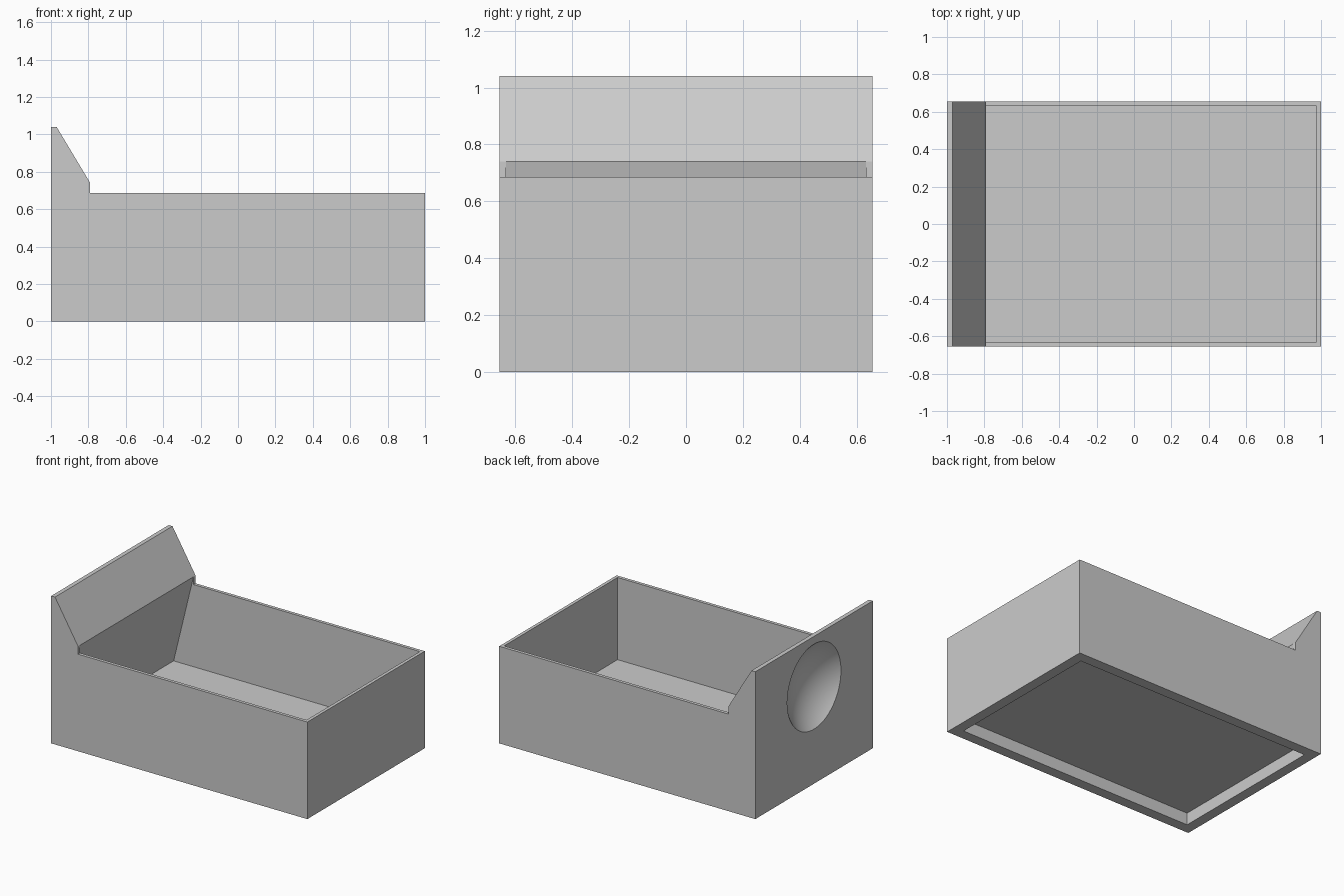
import bpy
import bmesh
import math

cube = bpy.data.objects.get("Cube")
if cube:
    bpy.data.objects.remove(cube, do_unlink=True)

HALF_DEPTH = 0.655
WALL = 0.023
RIM = 0.685
FLOOR = 0.105

grey = bpy.data.materials.new("plain_grey")
grey.use_nodes = True
grey.diffuse_color = (0.6, 0.6, 0.6, 1)
grey.node_tree.nodes["Principled BSDF"].inputs["Base Color"].default_value = (0.6, 0.6, 0.6, 1)


def prism(name, outline, half):
    """Extrude an x-z outline symmetrically along y."""
    bm = bmesh.new()
    face = bm.faces.new([bm.verts.new((x, -half, z)) for x, z in outline])
    grown = bmesh.ops.extrude_face_region(bm, geom=[face])["geom"]
    moved = [v for v in grown if isinstance(v, bmesh.types.BMVert)]
    bmesh.ops.translate(bm, verts=moved, vec=(0, 2 * half, 0))
    bmesh.ops.recalc_face_normals(bm, faces=bm.faces)
    mesh = bpy.data.meshes.new(name)
    bm.to_mesh(mesh)
    bm.free()
    mesh.materials.append(grey)
    obj = bpy.data.objects.new(name, mesh)
    bpy.context.collection.objects.link(obj)
    return obj


def cut(target, cutter):
    """Subtract the cutter, then remove it."""
    cutter.hide_render = True
    mod = target.modifiers.new("cut", "BOOLEAN")
    mod.operation = "DIFFERENCE"
    mod.solver = "EXACT"
    mod.object = cutter
    bpy.context.view_layer.objects.active = target
    bpy.ops.object.modifier_apply(modifier=mod.name)
    bpy.data.objects.remove(cutter, do_unlink=True)


# Solid side outline with the raised, sloping end
tray = prism("open_tray", [(-1, 0), (1, 0), (1, RIM), (-0.79, RIM),
                           (-0.79, 0.74), (-0.97, 1.04), (-1, 1.04)], HALF_DEPTH)

# Inner cavity, undercut beneath the raised end
cut(tray, prism("cavity_cutter", [(-0.945, FLOOR), (1 - WALL, FLOOR), (1 - WALL, 1.1),
                                  (-0.7, 1.1), (-0.79, 0.74)], HALF_DEPTH - WALL))

# Shallow recess under the floor
cut(tray, prism("base_cutter", [(-0.927, -0.1), (0.927, -0.1),
                                (0.927, 0.085), (-0.927, 0.085)], HALF_DEPTH - 0.075))

# Round dished hollow in the outside of the raised end
rim_radius, dish = 0.3, 0.12
radius = (rim_radius ** 2 + dish ** 2) / (2 * dish)
bpy.ops.mesh.primitive_uv_sphere_add(segments=64, ring_count=64, radius=radius,
                                     location=(-1 + dish - radius, 0, RIM),
                                     rotation=(0, math.pi / 2, 0))
ball = bpy.context.object
ball.name = "dish_cutter"
ball.data.materials.append(grey)
cut(tray, ball)

bpy.ops.object.select_all(action="DESELECT")
tray.select_set(True)
bpy.context.view_layer.objects.active = tray
bpy.ops.object.shade_smooth_by_angle(angle=math.radians(25))
